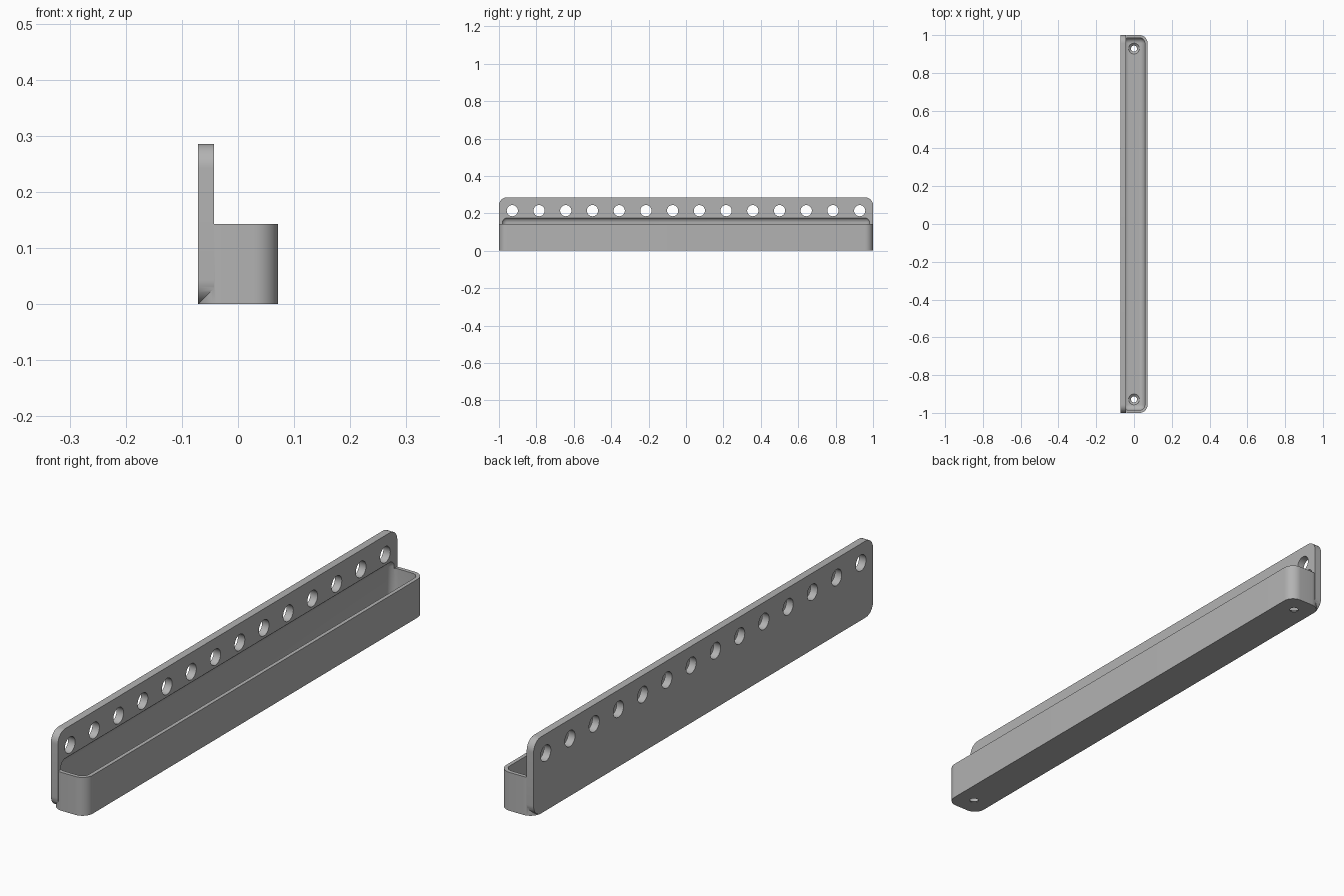
import bpy, bmesh, math
from mathutils import Matrix

if "Cube" in bpy.data.objects:
    bpy.data.objects.remove(bpy.data.objects["Cube"])

HALF_W, T, R = 0.0715, 0.0286, 0.043      # half depth, plate thickness, corner radius
WALL, TRAY_H, PLATE_H = 0.0143, 0.143, 0.2857
PITCH = 1 / 7

grey = bpy.data.materials.new("plain grey")
grey.use_nodes = True
colour = (0.45, 0.45, 0.45, 1)
grey.diffuse_color = colour
grey.node_tree.nodes["Principled BSDF"].inputs["Base Color"].default_value = colour


def make(name, bm):
    mesh = bpy.data.meshes.new(name)
    bmesh.ops.recalc_face_normals(bm, faces=bm.faces)
    bm.to_mesh(mesh)
    bm.free()
    mesh.materials.append(grey)
    obj = bpy.data.objects.new(name, mesh)
    bpy.context.collection.objects.link(obj)
    return obj


def rounded_box(name, low, high, radius, axis=None, segments=12):
    """Box with the edges along one axis rounded, or all edges if axis is None."""
    bm = bmesh.new()
    bmesh.ops.create_cube(bm, size=1)
    for v in bm.verts:
        for i in range(3):
            v.co[i] = high[i] if v.co[i] > 0 else low[i]
    edges = [e for e in bm.edges if axis is None
             or abs((e.verts[0].co - e.verts[1].co)[axis]) > 1e-5]
    bmesh.ops.bevel(bm, geom=edges, offset=radius, segments=segments,
                    profile=0.5, affect='EDGES')
    return make(name, bm)


def cone_cutter(name, r1, r2, depth, matrix):
    bm = bmesh.new()
    bmesh.ops.create_cone(bm, cap_ends=True, segments=32, radius1=r1,
                          radius2=r2, depth=depth, matrix=matrix)
    return make(name, bm)


def combine(target, tool, operation):
    mod = target.modifiers.new(operation.lower(), 'BOOLEAN')
    mod.operation, mod.solver, mod.object = operation, 'EXACT', tool
    bpy.context.view_layer.objects.active = target
    bpy.ops.object.modifier_apply(modifier=mod.name)
    bpy.data.objects.remove(tool)


# Tray body joined to the upright mounting plate
rail = rounded_box("tray_with_mounting_plate", (-HALF_W, -1, 0),
                   (HALF_W, 1, TRAY_H), R, axis=2)
plate = rounded_box("mounting_plate", (-HALF_W, -1, 0),
                    (-HALF_W + T, 1, PLATE_H), R, axis=0)
combine(rail, plate, 'UNION')

# Filleted cavity, sunk slightly into the plate above the rim
inner = HALF_W - WALL
cavity = rounded_box("cavity_cutter", (-inner, -1 + WALL, WALL),
                     (inner, 1 - WALL, 0.179), R - WALL, segments=8)
combine(rail, cavity, 'DIFFERENCE')

# Row of mounting holes through the plate
turn = Matrix.Rotation(math.pi / 2, 4, 'Y')
for i in range(14):
    place = Matrix.Translation((-HALF_W + T / 2, (i - 6.5) * PITCH, 1.5 * PITCH))
    combine(rail, cone_cutter("hole_cutter", 0.03, 0.03, 0.08, place @ turn), 'DIFFERENCE')

# Countersunk screw holes in the tray floor
for side in (-1, 1):
    y = side * 6.5 * PITCH
    sink = Matrix.Translation((0, y, WALL * 0.6))
    combine(rail, cone_cutter("sink_cutter", 0.016, 0.029, WALL * 0.82, sink), 'DIFFERENCE')
    through = Matrix.Translation((0, y, 0))
    combine(rail, cone_cutter("screw_cutter", 0.016, 0.016, 0.05, through), 'DIFFERENCE')

bpy.ops.object.select_all(action='DESELECT')
rail.select_set(True)
bpy.context.view_layer.objects.active = rail
bpy.ops.object.shade_smooth_by_angle(angle=math.radians(30))
